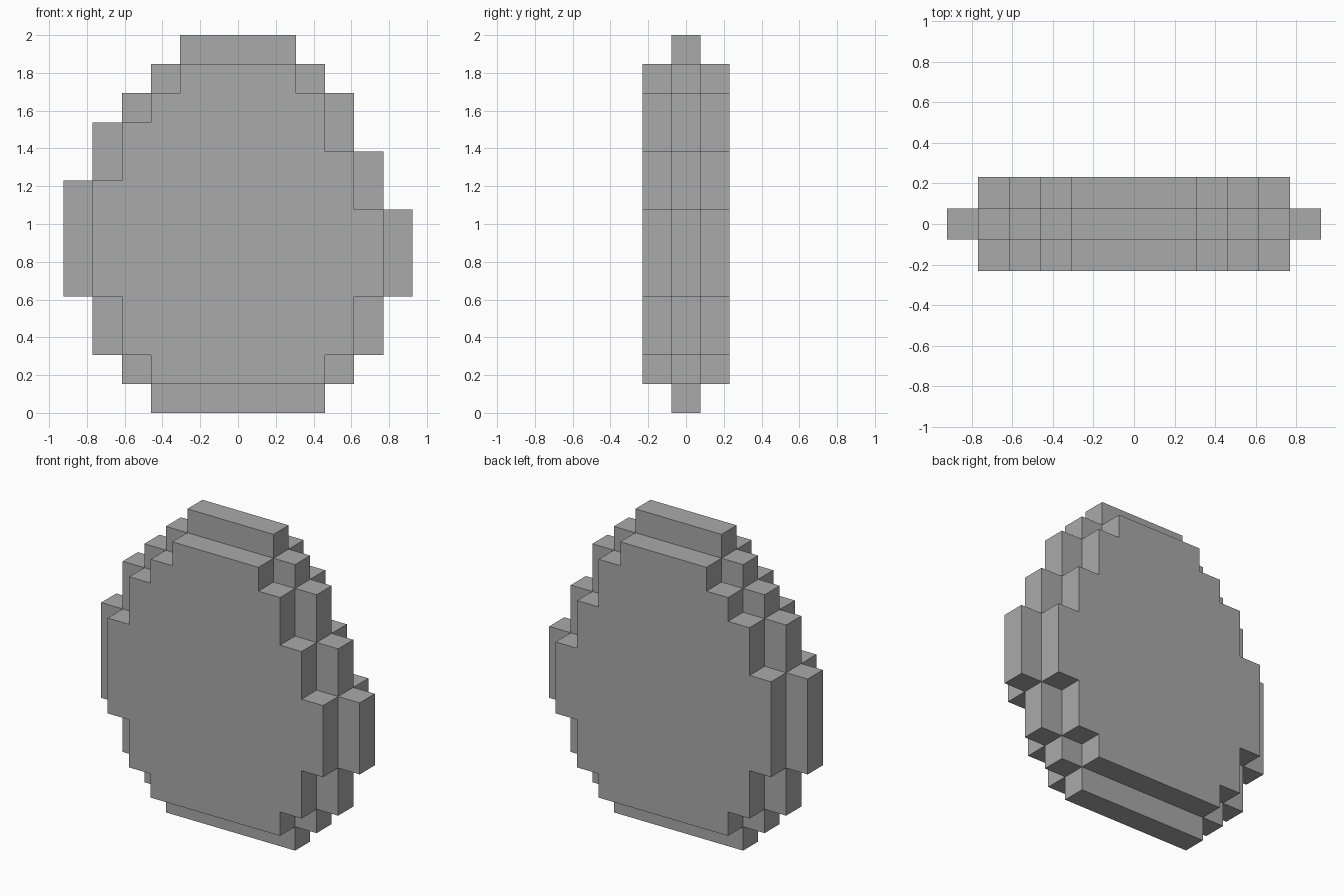
import bpy
import bmesh
from mathutils import Vector

cube = bpy.data.objects.get("Cube")
if cube:
    bpy.data.objects.remove(cube, do_unlink=True)

UNIT = 2 / 13

# Left and right extents of the stepped outline, as (rows, low x, high x) from the bottom up
SPANS = [(1, -3, 3), (1, -4, 4), (2, -5, 5), (3, -6, 6), (1, -6, 5),
         (1, -5, 5), (1, -5, 4), (1, -4, 4), (1, -3, 3), (1, -2, 2)]


def core_layer():
    cells, z = set(), 0
    for rows, low, high in SPANS:
        for _ in range(rows):
            cells.update((x, z) for x in range(low, high))
            z += 1
    return cells


def shrink(cells):
    """Keep only the cells that have all four neighbours."""
    return {(x, z) for x, z in cells
            if {(x - 1, z), (x + 1, z), (x, z - 1), (x, z + 1)} <= cells}


# Wide middle layer with a smaller layer in front and behind
core = core_layer()
solid = {(x, 0, z) for x, z in core}
for side in (-1, 1):
    solid |= {(x, side, z) for x, z in shrink(core)}

# Skin only the exposed sides of the blocks
bm = bmesh.new()
for cell in solid:
    centre = Vector(cell) + Vector((0.5, 0, 0.5))
    for axis in range(3):
        for sign in (-1, 1):
            normal = Vector((0, 0, 0))
            normal[axis] = sign
            if tuple(int(c) for c in Vector(cell) + normal) in solid:
                continue
            u = Vector((0, 0, 0))
            u[(axis + 1) % 3] = 0.5
            v = normal.cross(u)
            mid = centre + normal / 2
            corners = (mid - u - v, mid + u - v, mid + u + v, mid - u + v)
            bm.faces.new([bm.verts.new(c * UNIT) for c in corners])

# Merge the small squares into large flat faces
bmesh.ops.remove_doubles(bm, verts=bm.verts, dist=0.001)
bmesh.ops.dissolve_limit(bm, angle_limit=0.01, verts=bm.verts, edges=bm.edges)
bmesh.ops.recalc_face_normals(bm, faces=bm.faces)

mesh = bpy.data.meshes.new("stepped_egg")
bm.to_mesh(mesh)
bm.free()

# Plain grey
grey = bpy.data.materials.new("plain_grey")
grey.use_nodes = True
colour = (0.4, 0.4, 0.4, 1)
grey.diffuse_color = colour
grey.node_tree.nodes["Principled BSDF"].inputs["Base Color"].default_value = colour
mesh.materials.append(grey)

egg = bpy.data.objects.new("stepped_egg", mesh)
bpy.context.collection.objects.link(egg)
